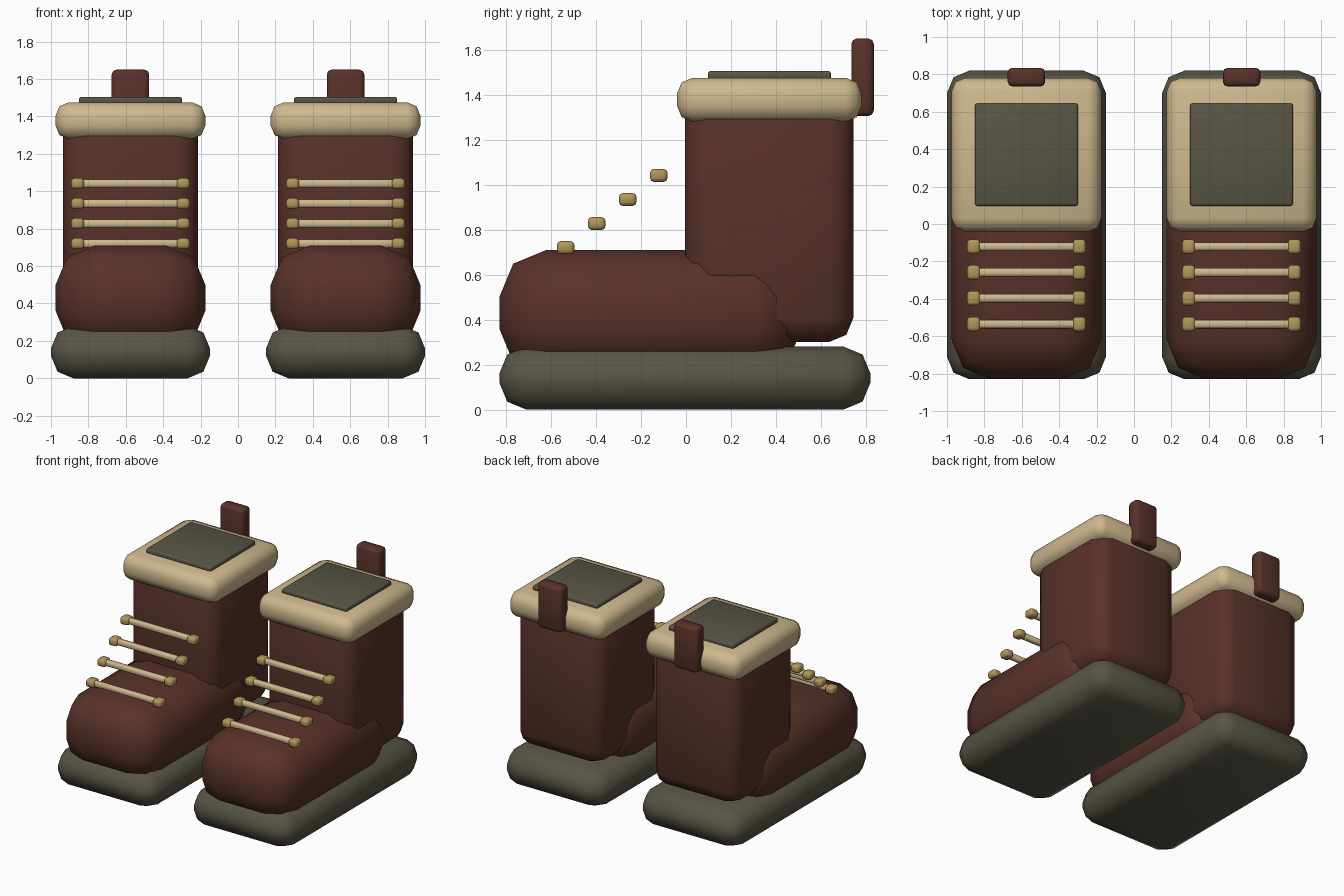
import bpy, bmesh
from mathutils import Vector

if "Cube" in bpy.data.objects:
    bpy.data.objects.remove(bpy.data.objects["Cube"])


def material(name, rgb):
    m = bpy.data.materials.new(name)
    m.diffuse_color = (*rgb, 1.0)
    m.use_nodes = True
    m.node_tree.nodes["Principled BSDF"].inputs["Base Color"].default_value = m.diffuse_color
    return m


LEATHER = material("brown leather", (0.100, 0.031, 0.022))
RUBBER = material("olive rubber", (0.098, 0.090, 0.060))
CREAM = material("cream fleece", (0.62, 0.48, 0.27))
BRASS = material("brass", (0.44, 0.31, 0.10))


def rounded_box(name, lo, hi, bevel, mat, segments=2):
    """Smooth shaded box between two corners, with all edges rounded."""
    lo, hi = Vector(lo), Vector(hi)
    centre, size = (lo + hi) / 2, hi - lo
    bm = bmesh.new()
    bmesh.ops.create_cube(bm, size=1.0)
    bmesh.ops.scale(bm, vec=size, verts=bm.verts)
    bmesh.ops.bevel(bm, geom=bm.edges[:], offset=bevel, segments=segments,
                    profile=0.5, affect='EDGES', clamp_overlap=True)
    for f in bm.faces:
        f.smooth = True
    mesh = bpy.data.meshes.new(name)
    bm.to_mesh(mesh)
    bm.free()
    mesh.materials.append(mat)
    ob = bpy.data.objects.new(name, mesh)
    ob.location = centre
    bpy.context.collection.objects.link(ob)
    return ob


def boot(side, cx):
    def part(name, width, y, z, bevel, mat, dx=0.0):
        x = cx + dx
        return rounded_box(f"{side}_{name}", (x - width / 2, y[0], z[0]),
                           (x + width / 2, y[1], z[1]), bevel, mat)

    # sole, foot and leg
    part("sole", 0.85, (-0.83, 0.82), (0.0, 0.28), 0.12, RUBBER)
    part("toe_box", 0.80, (-0.83, 0.515), (0.15, 0.71), 0.21, LEATHER)
    part("shaft", 0.72, (-0.005, 0.745), (0.30, 1.42), 0.11, LEATHER)

    # cuff, dark opening and pull tab
    part("cuff", 0.80, (-0.04, 0.78), (1.28, 1.475), 0.07, CREAM)
    part("opening", 0.55, (0.097, 0.645), (1.465, 1.505), 0.012, RUBBER)
    part("pull_tab", 0.20, (0.735, 0.835), (1.305, 1.65), 0.025, LEATHER)

    # four laces stepping up the front, each with two brass ends
    for i in range(4):
        y, z = -0.535 + 0.138 * i, 0.72 + 0.107 * i
        part(f"lace_{i + 1}", 0.54, (y - 0.0225, y + 0.0225),
             (z - 0.0225, z + 0.0225), 0.015, CREAM)
        for end, dx in (("left", -0.2825), ("right", 0.2825)):
            part(f"lace_{i + 1}_{end}_eyelet", 0.07, (y - 0.039, y + 0.039),
                 (z - 0.029, z + 0.029), 0.018, BRASS, dx)


boot("left", 0.575)
boot("right", -0.575)
